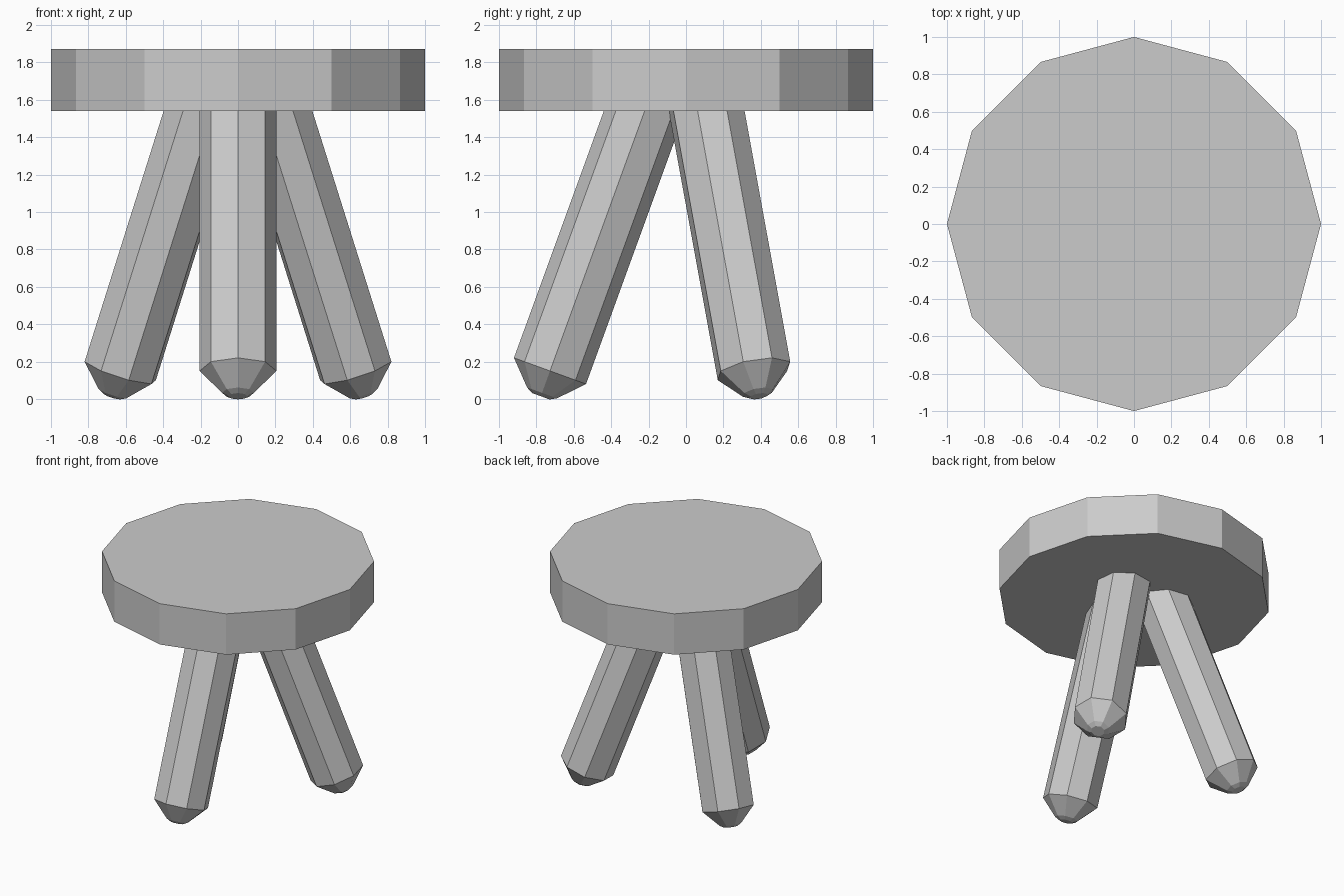
import bpy, bmesh
from math import radians, sin, cos, tau
from mathutils import Matrix, Vector

if "Cube" in bpy.data.objects:
    bpy.data.objects.remove(bpy.data.objects["Cube"])

SIDES = 8
TILT = radians(20)
# leg profile along its axis: (radius, height from the shoulder of the foot)
PROFILE = [(0.05, -0.144), (0.085, -0.125), (0.205, 0.0), (0.205, 1.64)]


def add_leg(name, turn):
    bm = bmesh.new()
    rings = [[bm.verts.new((r * cos(tau * i / SIDES), r * sin(tau * i / SIDES), h))
              for i in range(SIDES)] for r, h in PROFILE]
    for a, b in zip(rings, rings[1:]):
        for i in range(SIDES):
            j = (i + 1) % SIDES
            bm.faces.new((a[i], a[j], b[j], b[i]))
    bm.faces.new(rings[0][::-1])
    bm.faces.new(rings[-1])
    # lean the leg outwards, set it in place, then turn it about the centre
    place = (Matrix.Rotation(turn, 4, 'Z')
             @ Matrix.Translation(Vector((0, -0.727, 0.15)))
             @ Matrix.Rotation(-TILT, 4, 'X'))
    bm.transform(place)
    mesh = bpy.data.meshes.new(name)
    bm.to_mesh(mesh)
    bm.free()
    bpy.context.collection.objects.link(bpy.data.objects.new(name, mesh))


# seat: thick twelve-sided disc
bpy.ops.mesh.primitive_cylinder_add(vertices=12, radius=1, depth=0.33, location=(0, 0, 1.705))
bpy.context.object.name = "seat"

# three splayed legs
for k, name in enumerate(("front_leg", "back_right_leg", "back_left_leg")):
    add_leg(name, k * tau / 3)
